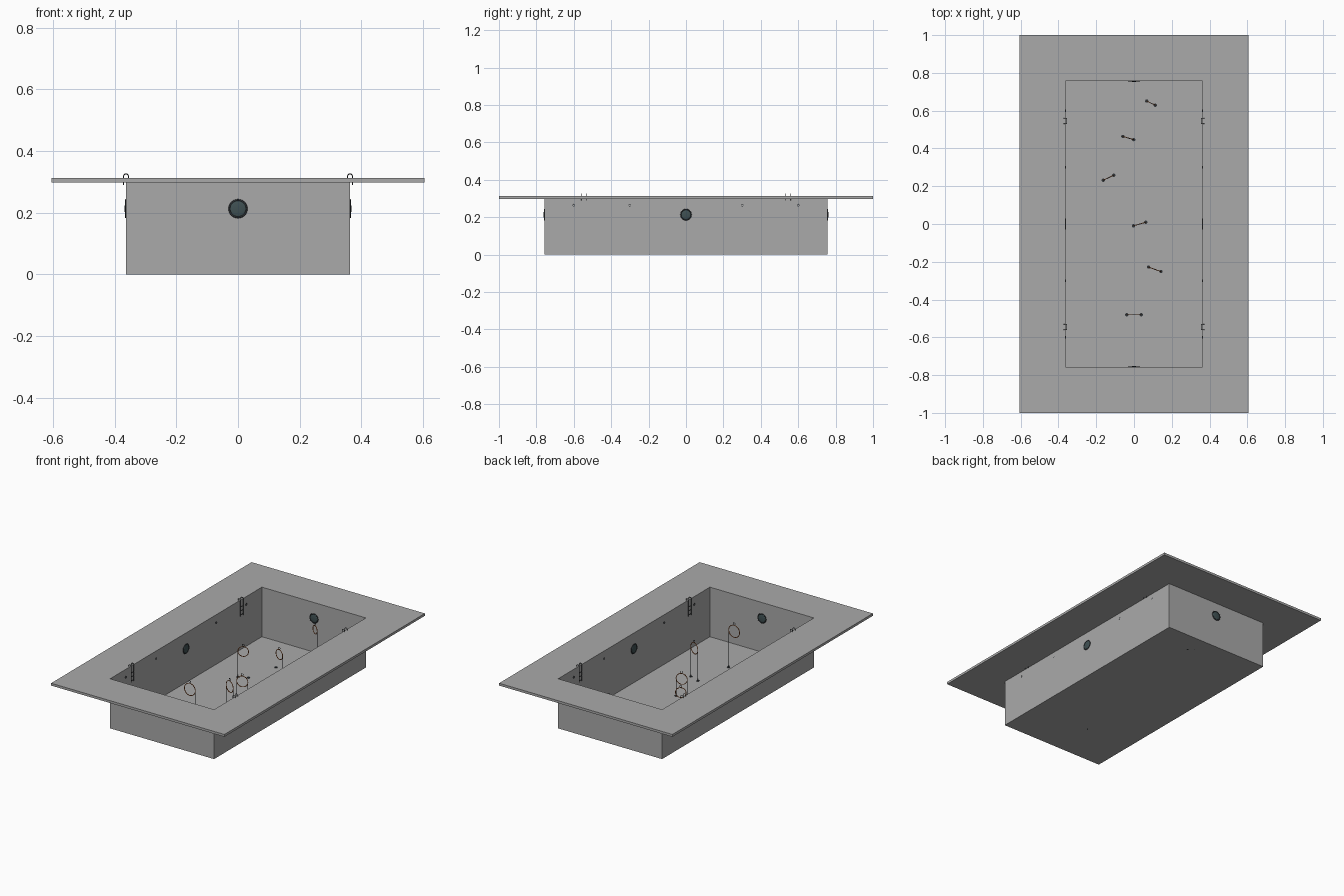
import bpy, bmesh, math
from mathutils import Matrix, Vector

if "Cube" in bpy.data.objects:
    bpy.data.objects.remove(bpy.data.objects["Cube"])

def mat(name, rgb):
    m = bpy.data.materials.new(name)
    m.diffuse_color = (*rgb, 1)
    m.use_nodes = True
    m.node_tree.nodes["Principled BSDF"].inputs["Base Color"].default_value = m.diffuse_color
    return m

GREY = mat("pool_grey", (0.40, 0.40, 0.40))
DARK = mat("dark_metal", (0.03, 0.035, 0.04))
LENS = mat("lens_slate", (0.05, 0.08, 0.085))
ORANGE = mat("hoop_orange", (0.55, 0.16, 0.04))

HX, HY, DECK_LOW, DECK_TOP = 0.363, 0.757, 0.298, 0.313

def finish(name, bm, material, smooth=False):
    me = bpy.data.meshes.new(name)
    bm.to_mesh(me)
    bm.free()
    me.materials.append(material)
    for p in me.polygons:
        p.use_smooth = smooth
    ob = bpy.data.objects.new(name, me)
    bpy.context.collection.objects.link(ob)
    return ob

def rod(bm, a, b, r, sides=8):
    a, b = Vector(a), Vector(b)
    rot = (b - a).to_track_quat('Z', 'Y').to_matrix().to_4x4()
    bmesh.ops.create_cone(bm, cap_ends=True, segments=sides, radius1=r, radius2=r,
                          depth=(b - a).length,
                          matrix=Matrix.Translation((a + b) / 2) @ rot)

def torus(bm, m, R, r, n=28, k=8):
    # ring around the local z axis
    g = [[bm.verts.new(m @ Vector(((R + r * math.cos(v)) * math.cos(u),
                                   (R + r * math.cos(v)) * math.sin(u), r * math.sin(v))))
          for v in [2 * math.pi * j / k for j in range(k)]]
         for u in [2 * math.pi * i / n for i in range(n)]]
    for i in range(n):
        for j in range(k):
            a, b = g[i], g[(i + 1) % n]
            bm.faces.new((a[j], b[j], b[(j + 1) % k], a[(j + 1) % k]))

# basin: open box
bm = bmesh.new()
bmesh.ops.create_cube(bm, size=1, matrix=Matrix.Translation((0, 0, DECK_LOW / 2))
                      @ Matrix.Diagonal((2 * HX, 2 * HY, DECK_LOW, 1)))
bm.faces.ensure_lookup_table()
bmesh.ops.delete(bm, geom=[f for f in bm.faces if f.normal.z > 0.9], context='FACES_ONLY')
finish("basin", bm, GREY)

# deck: rectangular frame around the opening
bm = bmesh.new()
loops = []
for x, y, z in ((0.605, 1, DECK_TOP), (0.605, 1, DECK_LOW), (HX, HY, DECK_LOW), (HX, HY, DECK_TOP)):
    loops.append([bm.verts.new((sx * x, sy * y, z))
                  for sx, sy in ((-1, -1), (1, -1), (1, 1), (-1, 1))])
for i in range(4):
    a, b = loops[i], loops[(i + 1) % 4]
    for j in range(4):
        k = (j + 1) % 4
        bm.faces.new((a[j], b[j], b[k], a[k]))
bmesh.ops.recalc_face_normals(bm, faces=bm.faces)
finish("deck", bm, GREY)

# wall lights: rim and flattened dome visible on both sides of each wall
for name, loc, axis in (("front", (0, -HY, 0.213), (0, 1, 0)), ("back", (0, HY, 0.213), (0, 1, 0)),
                        ("left", (-HX, 0, 0.213), (1, 0, 0)), ("right", (HX, 0, 0.213), (1, 0, 0))):
    m = Matrix.Translation(loc) @ Vector(axis).to_track_quat('Z', 'Y').to_matrix().to_4x4()
    bm = bmesh.new()
    torus(bm, m, 0.028, 0.003)
    finish("light_rim_" + name, bm, DARK, True)
    bm = bmesh.new()
    bmesh.ops.create_uvsphere(bm, u_segments=24, v_segments=12, radius=0.027,
                              matrix=m @ Matrix.Diagonal((1, 1, 0.16, 1)))
    finish("light_lens_" + name, bm, LENS, True)

# water jets: small rings on the inside of the long walls
bm = bmesh.new()
for sx in (-1, 1):
    for y in (-0.6, -0.3, 0.3, 0.6):
        m = Matrix.Translation((sx * (HX - 0.001), y, 0.264)) @ Matrix.Rotation(math.pi / 2, 4, 'Y')
        torus(bm, m, 0.006, 0.0015, 14, 6)
finish("water_jets", bm, DARK, True)

# ladders: hooked rails over the deck edge with rungs on the inside
for sx in (-1, 1):
    for sy in (-1, 1):
        bm = bmesh.new()
        y0 = sy * 0.545
        for y in (y0 - 0.014, y0 + 0.014):
            arc = [(sx * (HX + 0.008 * math.cos(t)), y, 0.318 + 0.008 * math.sin(t))
                   for t in [math.pi * i / 8 for i in range(9)]]
            path = [(sx * (HX + 0.008), y, 0.29)] + arc + [(sx * (HX - 0.008), y, 0.215)]
            for a, b in zip(path, path[1:]):
                rod(bm, a, b, 0.0015, 6)
        for z in (0.225, 0.25, 0.275):
            rod(bm, (sx * (HX - 0.008), y0 - 0.014, z), (sx * (HX - 0.008), y0 + 0.014, z), 0.0015, 6)
        finish("ladder", bm, DARK)

# swim-through hoops: x, y, height, radius, turn
HOOPS = ((0.0, -0.48, 0.237, 0.038, 0), (0.11, -0.24, 0.193, 0.035, -20),
         (0.03, 0.0, 0.112, 0.034, 16), (-0.135, 0.245, 0.163, 0.031, 25),
         (-0.03, 0.455, 0.092, 0.030, -16), (0.09, 0.64, 0.21, 0.025, -26))
for x, y, z, r, turn in HOOPS:
    base = Matrix.Translation((x, y, 0)) @ Matrix.Rotation(math.radians(turn), 4, 'Z')
    up = Matrix.Rotation(math.pi / 2, 4, 'X')
    bm = bmesh.new()
    torus(bm, base @ Matrix.Translation((0, 0, z)) @ up, r, 0.0022, 32, 8)
    finish("hoop", bm, ORANGE, True)
    # posts, feet and the small top ring
    bm = bmesh.new()
    for s in (-1, 1):
        rod(bm, base @ Vector((s * r, 0, 0)), base @ Vector((s * r, 0, z)), 0.001, 6)
        rod(bm, base @ Vector((s * r, 0, 0)), base @ Vector((s * r, 0, 0.003)), 0.009, 16)
    torus(bm, base @ Matrix.Translation((0, 0, z + r + 0.009)) @ up, 0.007, 0.0013, 16, 6)
    finish("hoop_stand", bm, DARK)
